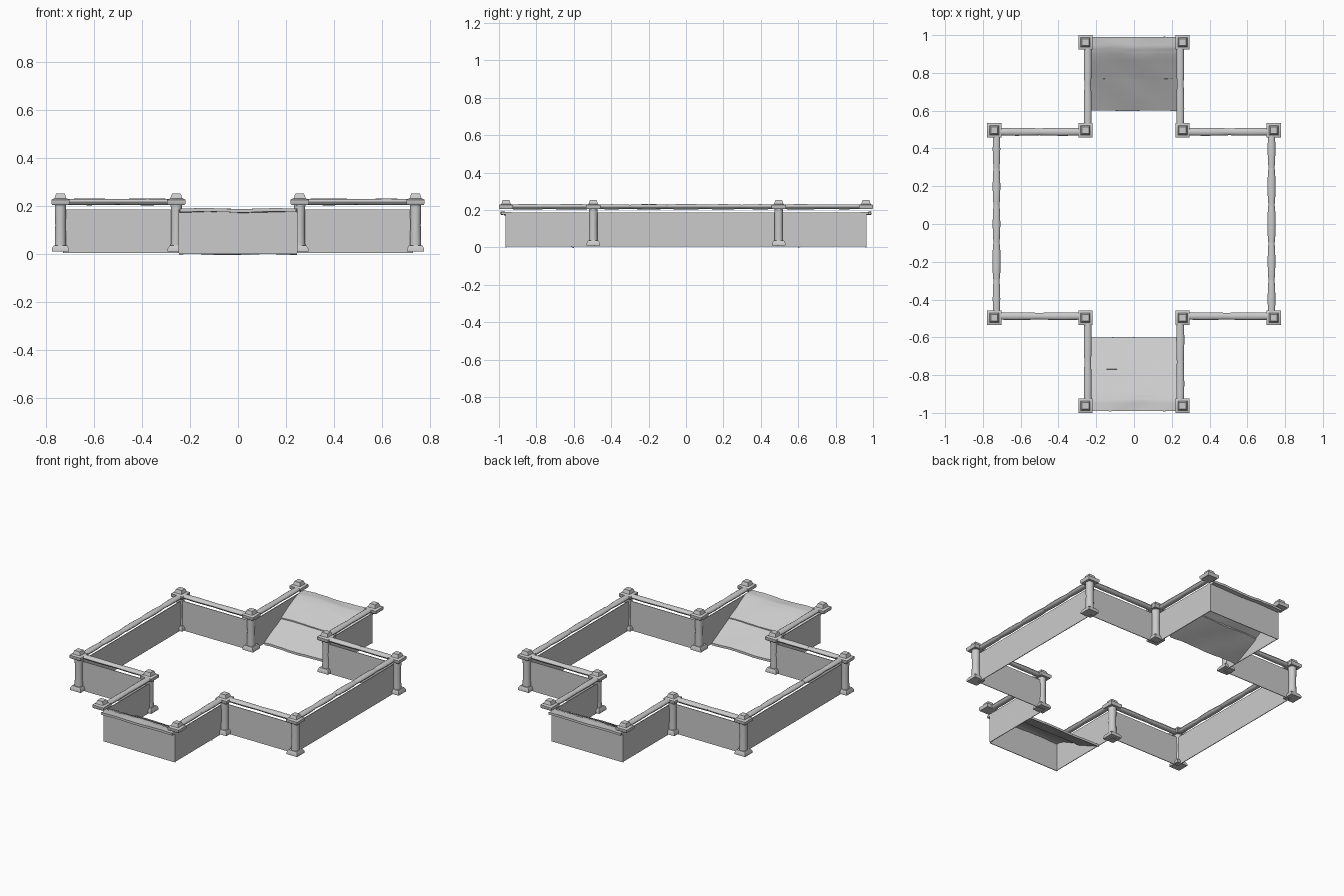
import bpy, bmesh, math, random
from mathutils import Vector

random.seed(4)
if "Cube" in bpy.data.objects:
    bpy.data.objects.remove(bpy.data.objects["Cube"])

stone = bpy.data.materials.new("pale_grey")
stone.use_nodes = True
GREY = (0.6, 0.6, 0.6, 1)
stone.diffuse_color = GREY
stone.node_tree.nodes["Principled BSDF"].inputs["Base Color"].default_value = GREY


def finish(bm, name, smooth=False):
    bmesh.ops.recalc_face_normals(bm, faces=bm.faces)
    mesh = bpy.data.meshes.new(name)
    bm.to_mesh(mesh)
    bm.free()
    mesh.materials.append(stone)
    obj = bpy.data.objects.new(name, mesh)
    bpy.context.collection.objects.link(obj)
    if smooth:
        bpy.ops.object.select_all(action="DESELECT")
        obj.select_set(True)
        bpy.context.view_layer.objects.active = obj
        bpy.ops.object.shade_smooth_by_angle(angle=math.radians(40))
    return obj


def loft(bm, rings):
    """Skin closed rings of points and cap both ends."""
    rows = [[bm.verts.new(p) for p in ring] for ring in rings]
    n = len(rows[0])
    for a, b in zip(rows, rows[1:]):
        for i in range(n):
            j = (i + 1) % n
            bm.faces.new((a[i], a[j], b[j], b[i]))
    bm.faces.new(rows[0])
    bm.faces.new(rows[-1])


def turned(bm, x, y, profile, sides):
    """Upright form from (half width, height) pairs; four sides gives a square."""
    grow = math.sqrt(2) if sides == 4 else 1
    rings = []
    for r, z in profile:
        ring = []
        for i in range(sides):
            a = math.tau * (i + 0.5) / sides
            ring.append((x + r * grow * math.cos(a), y + r * grow * math.sin(a), z))
        rings.append(ring)
    loft(bm, rings)


CAP = [(0.034, 0.205), (0.038, 0.21), (0.038, 0.226), (0.025, 0.232), (0.018, 0.252)]
BASE = [(0.036, 0.01), (0.036, 0.022), (0.028, 0.036)]
SHAFT = [(0.024, 0.03), (0.022, 0.12), (0.024, 0.21)]


def post(name, x, y, full=True):
    bm = bmesh.new()
    turned(bm, x, y, CAP, 4)
    if full:
        turned(bm, x, y, BASE, 4)
        turned(bm, x, y, SHAFT, 16)
    finish(bm, name, True)


def rail(name, start, end, count, pinch):
    """A row of bulging rounded logs laid end to end."""
    bm = bmesh.new()
    a, b = Vector(start), Vector(end)
    along = (b - a).normalized()
    side = Vector((-along.y, along.x, 0))
    for k in range(count):
        size = random.uniform(0.95, 1.03)
        rings = []
        for t, s in ((0, pinch), (0.2, 0.94), (0.5, 1), (0.8, 0.94), (1, pinch)):
            c = a.lerp(b, (k + t) / count)
            ring = []
            for i in range(12):
                ang = math.tau * i / 12
                across = side * (0.021 * s * size * math.cos(ang))
                up = Vector((0, 0, 0.217 + 0.014 * s * size * math.sin(ang)))
                ring.append(c + across + up)
            rings.append(ring)
        loft(bm, rings)
    finish(bm, name, True)


def wall(name, start, end, bottom=0.005, top=0.186):
    """Thin upright panel between two ground points."""
    bm = bmesh.new()
    a, b = Vector(start), Vector(end)
    d = (b - a).normalized()
    off = Vector((-d.y, d.x, 0)) * 0.002
    low, high = Vector((0, 0, bottom)), Vector((0, 0, top))
    loft(bm, [[p - off + low, p + off + low, p + off + high, p - off + high] for p in (a, b)])
    finish(bm, name)


def plank(name, path, sy, width):
    """Worn board across the ramp, following (distance, height) points."""
    bm = bmesh.new()
    steps = 12
    pts = []
    for (y0, z0), (y1, z1) in zip(path, path[1:]):
        for t in (0, 0.25, 0.5, 0.75):
            pts.append((y0 + (y1 - y0) * t, z0 + (z1 - z0) * t))
    pts.append(path[-1])
    rows = []
    for y, z in pts:
        jag = random.uniform(-0.004, 0.004)
        row = []
        for i in range(steps + 1):
            u = 2 * i / steps - 1
            wave = 0.002 * math.sin(5 * u + 30 * y) + random.uniform(-0.001, 0.001)
            row.append((u * (width + jag), sy * (y + 0.5 * wave), z + wave))
        rows.append(row)
    thick = 0.014
    rings = [row + [(x, y, z - thick) for x, y, z in reversed(row)] for row in rows]
    loft(bm, rings)
    finish(bm, name, True)


PX, PY = 0.74, 0.496      # corner posts
WX, WY = 0.728, 0.488     # main walls
GX, EX, EY = 0.257, 0.245, 0.962   # ramp posts, ramp walls, outer ends

for sy, end in ((-1, "front"), (1, "back")):
    for sx, hand in ((-1, "right"), (1, "left")):
        tag = end + "_" + hand
        post(tag + "_corner_post", sx * PX, sy * PY)
        post(tag + "_inner_post", sx * GX, sy * PY)
        post(tag + "_outer_cap", sx * GX, sy * EY, False)
        # short wall beside the opening
        wall(tag + "_wall", (sx * EX, sy * WY, 0), (sx * WX, sy * WY, 0))
        rail(tag + "_rail", (sx * GX, sy * WY, 0), (sx * PX, sy * WY, 0), 2, 0.86)
        # wall and rail along the ramp
        wall(tag + "_ramp_wall", (sx * EX, sy * WY, 0), (sx * EX, sy * EY, 0))
        rail(tag + "_ramp_rail", (sx * EX, sy * PY, 0), (sx * EX, sy * EY, 0), 2, 0.86)
    wall(end + "_end_wall", (-EX, sy * EY, 0), (EX, sy * EY, 0), 0, 0.178)
    plank(end + "_lower_plank", [(0.6, 0.012), (0.775, 0.1)], sy, 0.244)
    plank(end + "_upper_plank", [(0.768, 0.103), (0.9, 0.174), (0.935, 0.187), (0.99, 0.189)], sy, 0.244)

# long side walls
for sx, hand in ((-1, "right"), (1, "left")):
    wall(hand + "_side_wall", (sx * WX, -WY, 0), (sx * WX, WY, 0))
    rail(hand + "_side_rail", (sx * WX, -PY, 0), (sx * WX, PY, 0), 5, 0.78)
